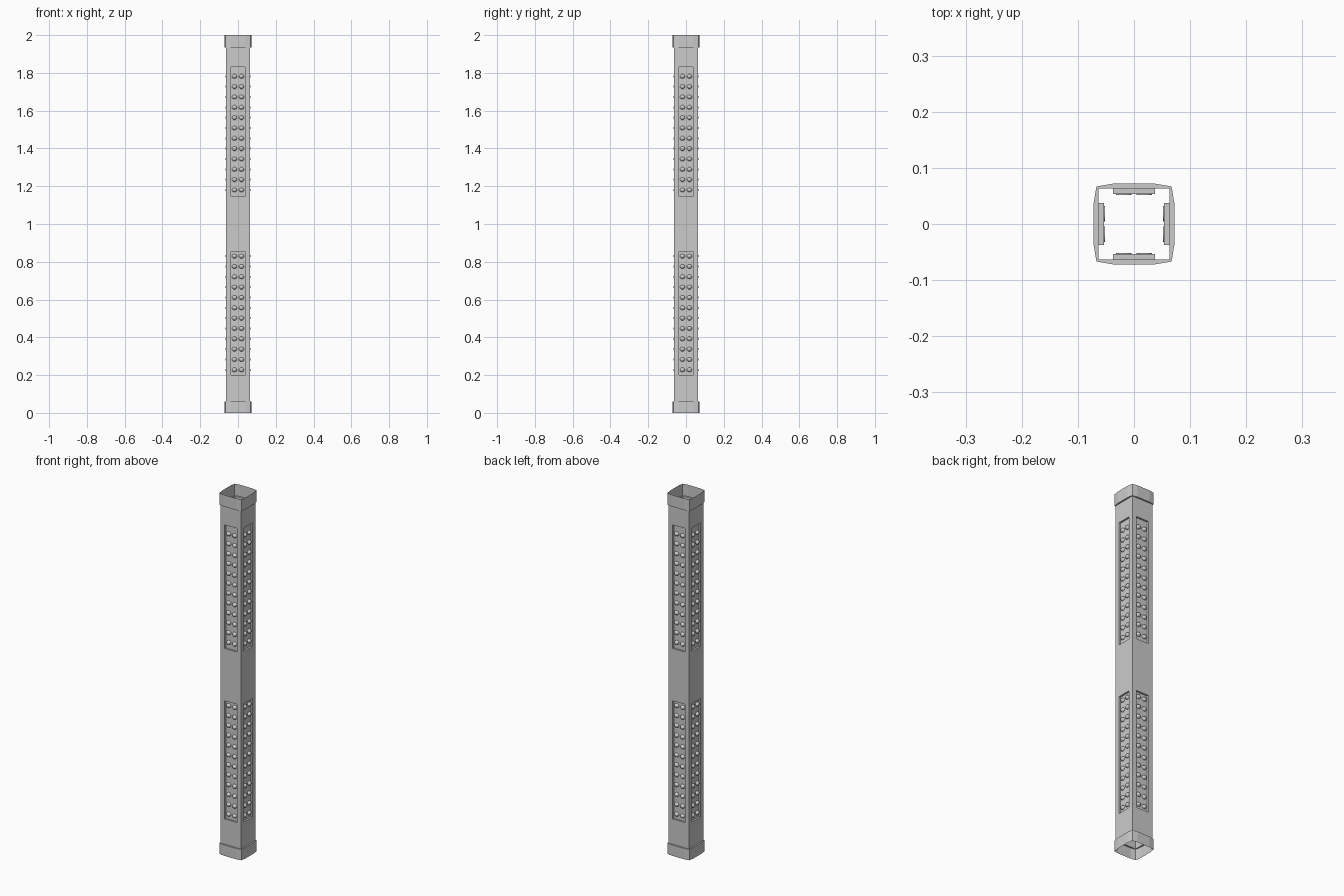
import bpy, bmesh, math
from mathutils import Matrix, Vector

if "Cube" in bpy.data.objects:
    bpy.data.objects.remove(bpy.data.objects["Cube"])

HALF = 0.0635        # shaft half width
PANEL = 0.037        # recess half width
FLOOR = 0.0537       # distance of the recess floor from the axis
RECESSES = [(0.20, 0.855), (1.145, 1.83)]
COLLAR_LOW, COLLAR_HIGH = 0.06, 1.935


def finish(name, bm):
    mesh = bpy.data.meshes.new(name)
    bm.to_mesh(mesh)
    bm.free()
    obj = bpy.data.objects.new(name, mesh)
    bpy.context.collection.objects.link(obj)
    return obj


def ring(bm, corner, bulge, z):
    """Twelve-point loop: a corner and two inner points on each side."""
    verts = []
    for k in range(4):
        turn = Matrix.Rotation(k * math.pi / 2, 3, 'Z')
        for x, y in ((-corner, -corner), (-PANEL, -bulge), (PANEL, -bulge)):
            verts.append(bm.verts.new(turn @ Vector((x, y, z))))
    return verts


def skin(bm, a, b):
    n = len(a)
    return [bm.faces.new((a[i], a[(i + 1) % n], b[(i + 1) % n], b[i]))
            for i in range(n)]


# Hollow square shaft with two recesses sunk into every side
bm = bmesh.new()
levels = [COLLAR_LOW, *RECESSES[0], 1.0, *RECESSES[1], COLLAR_HIGH]
rings = [ring(bm, HALF, HALF, z) for z in levels]
for i in range(len(levels) - 1):
    faces = skin(bm, rings[i], rings[i + 1])
    if (levels[i], levels[i + 1]) in RECESSES:
        for f in faces[1::3]:
            f.normal_update()
            offset = -f.normal * (HALF - FLOOR)
            ext = bmesh.ops.extrude_discrete_faces(bm, faces=[f])
            bmesh.ops.translate(bm, verts=ext['faces'][0].verts[:], vec=offset)
finish("shaft", bm)

# Open, slightly bulged collars joined to the shaft by a flat shelf
for name, shelf, rim in (("bottom_collar", COLLAR_LOW, 0.0),
                         ("top_collar", COLLAR_HIGH, 2.0)):
    bm = bmesh.new()
    inner = ring(bm, HALF, HALF, shelf)
    outer = ring(bm, 0.067, 0.072, shelf)
    edge = ring(bm, 0.067, 0.072, rim)
    skin(bm, inner, outer)
    skin(bm, outer, edge)
    bmesh.ops.recalc_face_normals(bm, faces=bm.faces[:])
    finish(name, bm)


# Domed studs, two columns of twelve in each recess
def add_stud(bm, matrix):
    profile = [(1.0, 0.0), (1.0, 0.3), (0.8, 0.68), (0.45, 0.92)]
    n = 10
    loops = [[bm.verts.new(matrix @ Vector((0.0138 * r * math.cos(2 * math.pi * i / n),
                                            -0.0515 - 0.0148 * h,
                                            0.0118 * r * math.sin(2 * math.pi * i / n))))
              for i in range(n)] for r, h in profile]
    for a, b in zip(loops, loops[1:]):
        for f in skin(bm, a, b):
            f.smooth = True
    tip = bm.verts.new(matrix @ Vector((0, -0.0663, 0)))
    for i in range(n):
        bm.faces.new((loops[-1][i], loops[-1][(i + 1) % n], tip)).smooth = True
    bm.faces.new(loops[0][::-1])


for name, start in (("lower_studs", 0.228), ("upper_studs", 1.18)):
    bm = bmesh.new()
    for side in range(4):
        turn = Matrix.Rotation(side * math.pi / 2, 4, 'Z')
        for x in (-0.0185, 0.0185):
            for row in range(12):
                add_stud(bm, turn @ Matrix.Translation((x, 0, start + row * 0.0547)))
    obj = finish(name, bm)
    bpy.context.view_layer.objects.active = obj
    obj.select_set(True)
    bpy.ops.object.shade_smooth_by_angle(angle=math.radians(40))
    obj.select_set(False)
